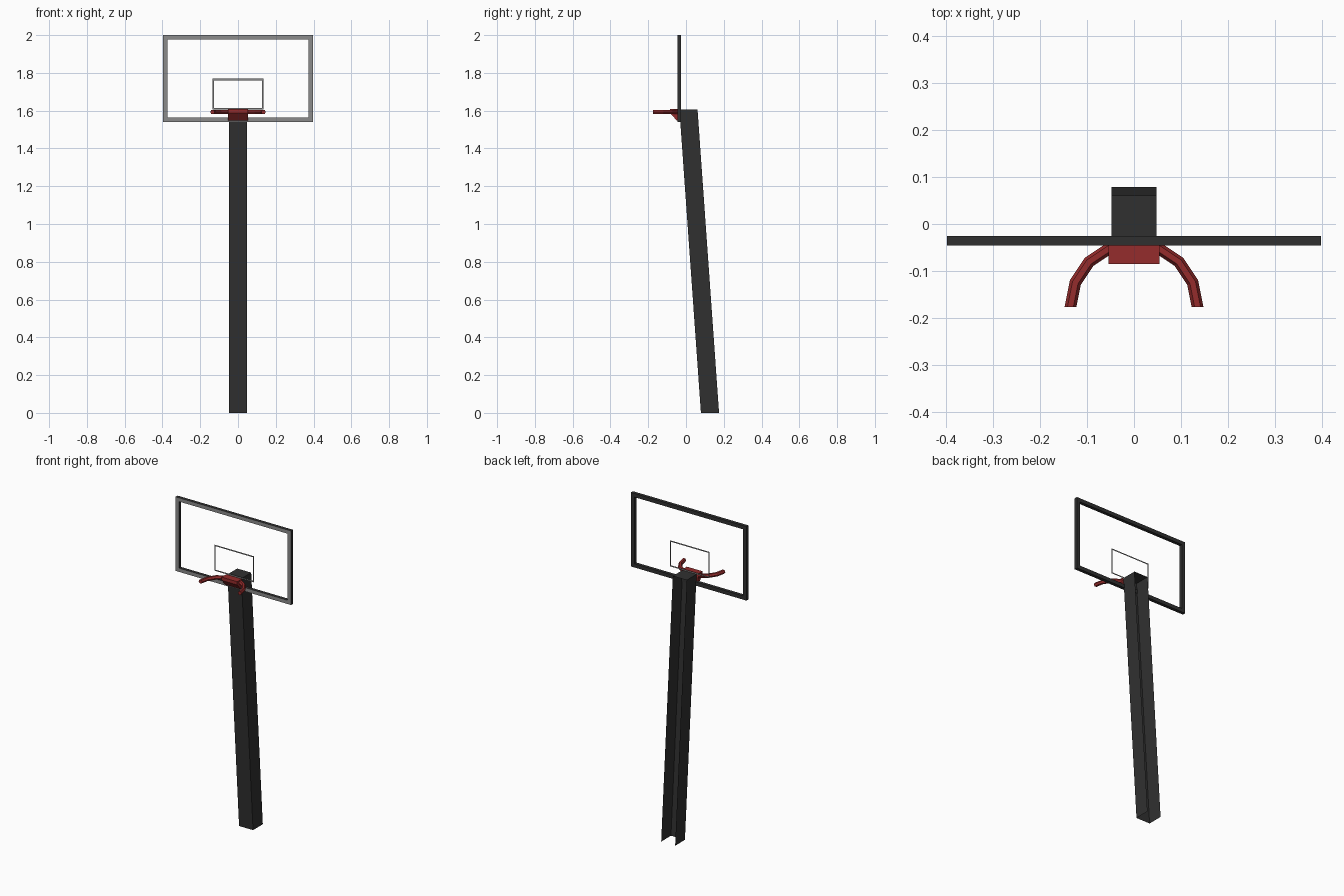
import bpy, bmesh, math
from mathutils import Vector

if "Cube" in bpy.data.objects:
    bpy.data.objects.remove(bpy.data.objects["Cube"])


def material(name, rgb):
    m = bpy.data.materials.new(name)
    m.diffuse_color = (*rgb, 1)
    m.use_nodes = True
    m.node_tree.nodes["Principled BSDF"].inputs["Base Color"].default_value = m.diffuse_color
    return m


DARK = material("dark_metal", (0.03, 0.03, 0.03))
GREY = material("grey_paint", (0.26, 0.26, 0.26))
RED = material("red_metal", (0.30, 0.025, 0.025))


def finish(name, bm, *mats):
    me = bpy.data.meshes.new(name)
    bm.to_mesh(me)
    bm.free()
    for m in mats:
        me.materials.append(m)
    ob = bpy.data.objects.new(name, me)
    bpy.context.collection.objects.link(ob)
    return ob


def rect_ring(bm, hx, z0, z1, w, y):
    """Flat rectangular border facing the front."""
    outer = [(-hx, z0), (hx, z0), (hx, z1), (-hx, z1)]
    inner = [(-hx + w, z0 + w), (hx - w, z0 + w), (hx - w, z1 - w), (-hx + w, z1 - w)]
    o = [bm.verts.new((x, y, z)) for x, z in outer]
    i = [bm.verts.new((x, y, z)) for x, z in inner]
    return [bm.faces.new((o[k], o[(k + 1) % 4], i[(k + 1) % 4], i[k])) for k in range(4)]


# Leaning post: sheet channel, open at the back and below, capped on top
bm = bmesh.new()
W, D, TOP = 0.048, 0.096, 1.607
rings = []
for y, z in ((0.079, 0), (-0.035, TOP)):
    rings.append([bm.verts.new(p) for p in
                  ((-W, y + D, z), (-W, y, z), (W, y, z), (W, y + D, z))])
for k in range(3):
    bm.faces.new((rings[0][k], rings[0][k + 1], rings[1][k + 1], rings[1][k]))
bm.faces.new(rings[1])
finish("post", bm, DARK)

# Backboard frame: grey front, dark sides and back
bm = bmesh.new()
front = rect_ring(bm, 0.397, 1.54, 2.0, 0.023, -0.046)
back = bmesh.ops.extrude_face_region(bm, geom=front, use_keep_orig=True)["geom"]
bmesh.ops.translate(bm, verts=[v for v in back if isinstance(v, bmesh.types.BMVert)],
                    vec=(0, 0.02, 0))
bmesh.ops.recalc_face_normals(bm, faces=bm.faces)
for f in bm.faces:
    f.material_index = int(f.normal.y < -0.5)
finish("backboard_frame", bm, DARK, GREY)

# Thin target rectangle in the middle of the board
bm = bmesh.new()
rect_ring(bm, 0.136, 1.607, 1.769, 0.008, -0.036)
finish("target_rectangle", bm, GREY)

# Half-circle rim: six-sided tube swept along eight segments
bm = bmesh.new()
SEG, R, r, CY, CZ = 8, 0.135, 0.0125, -0.176, 1.593
loops = []
for s in range(SEG + 1):
    a = math.pi * s / SEG
    radial = Vector((math.cos(a), math.sin(a), 0))
    loops.append([bm.verts.new(Vector((0, CY, CZ)) + radial * (R + r * math.cos(t))
                               + Vector((0, 0, r * math.sin(t))))
                  for t in (k * math.tau / 6 for k in range(6))])
for a, b in zip(loops, loops[1:]):
    for k in range(6):
        bm.faces.new((a[k], a[(k + 1) % 6], b[(k + 1) % 6], b[k]))
bm.faces.new(loops[0])
bm.faces.new(loops[-1])
bmesh.ops.recalc_face_normals(bm, faces=bm.faces)
finish("rim", bm, RED)

# Bracket: side profile extruded across the board
bm = bmesh.new()
profile = [(-0.085, 1.608), (-0.040, 1.608), (-0.040, 1.547), (-0.048, 1.547), (-0.085, 1.588)]
side = bm.faces.new([bm.verts.new((-0.054, y, z)) for y, z in profile])
ext = bmesh.ops.extrude_face_region(bm, geom=[side], use_keep_orig=True)["geom"]
bmesh.ops.translate(bm, verts=[v for v in ext if isinstance(v, bmesh.types.BMVert)],
                    vec=(0.108, 0, 0))
bmesh.ops.recalc_face_normals(bm, faces=bm.faces)
finish("rim_bracket", bm, RED)
